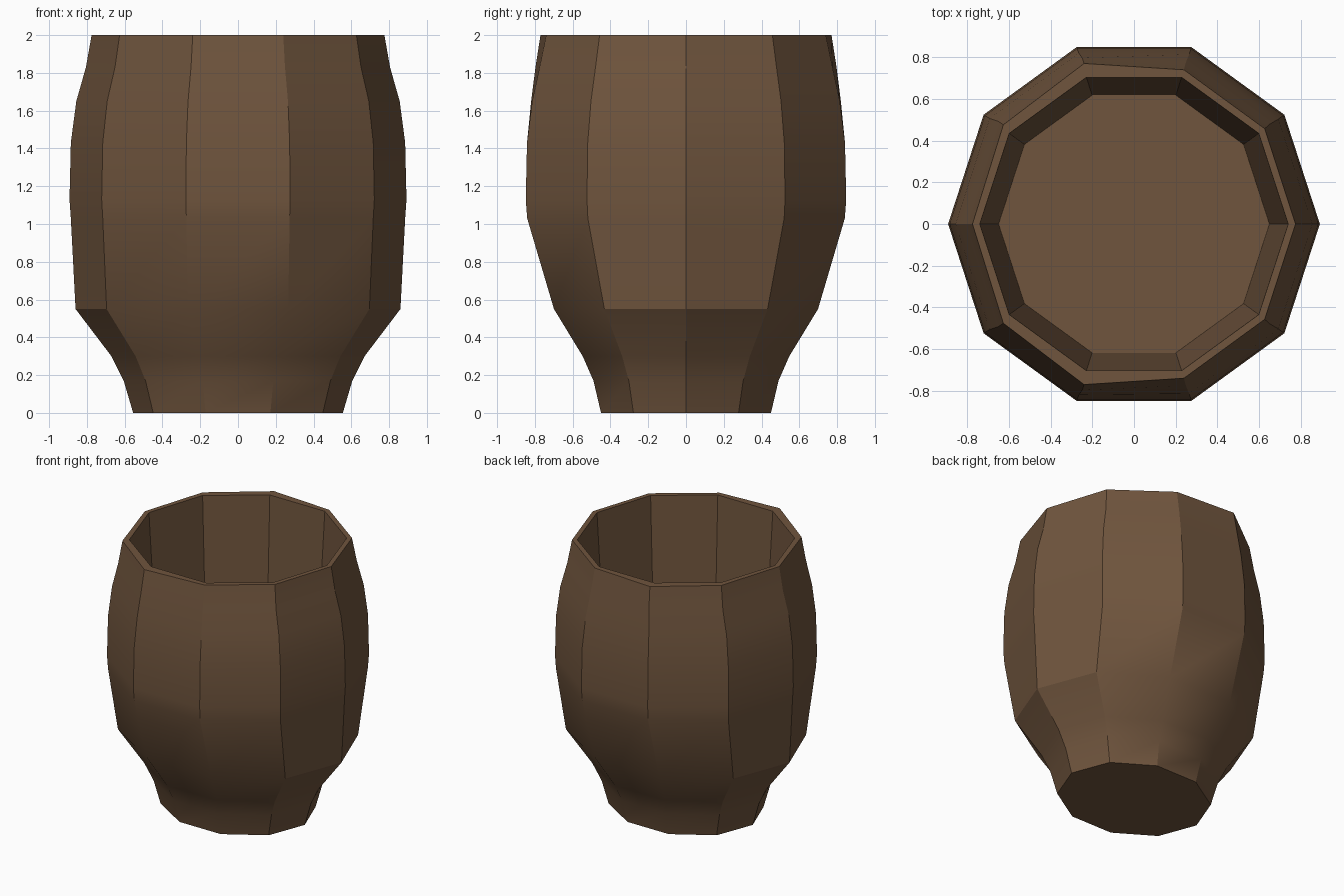
import bpy, bmesh
from math import cos, sin, pi

if "Cube" in bpy.data.objects:
    bpy.data.objects.remove(bpy.data.objects["Cube"])

SIDES = 10

# Outer profile rings: z, x radius, y radius on the right, y radius on the left
outer = [
    (0.00, 0.555, 0.473, 0.473),
    (0.17, 0.605, 0.515, 0.515),
    (0.30, 0.670, 0.575, 0.575),
    (0.55, 0.860, 0.735, 0.735),
    (1.03, 0.885, 0.884, 0.884),
    (1.13, 0.892, 0.892, 0.892),
    (1.43, 0.885, 0.885, 0.885),
    (1.65, 0.856, 0.856, 0.862),
    (1.83, 0.805, 0.815, 0.838),
    (2.00, 0.775, 0.778, 0.810),
]
# Inner rim and floor of the hollow
inner = [(2.00, 0.740, 0.740, 0.740), (0.55, 0.650, 0.650, 0.650)]

bm = bmesh.new()


def ring(z, rx, ry_right, ry_left):
    verts = []
    for i in range(SIDES):
        a = 2 * pi * i / SIDES
        ry = ry_right if cos(a) > 0 else ry_left
        verts.append(bm.verts.new((rx * cos(a), ry * sin(a), z)))
    return verts


# Walls: outside up to the rim, across it and down the inside
rings = [ring(*r) for r in outer + inner]
for low, high in zip(rings, rings[1:]):
    for i in range(SIDES):
        j = (i + 1) % SIDES
        bm.faces.new((low[i], low[j], high[j], high[i]))

# Base underside and inner floor
bm.faces.new(rings[0][::-1])
bm.faces.new(rings[-1])

mesh = bpy.data.meshes.new("wooden_cup")
bm.to_mesh(mesh)
bm.free()
cup = bpy.data.objects.new("wooden_cup", mesh)
bpy.context.collection.objects.link(cup)

# Brown wood
wood = bpy.data.materials.new("brown_wood")
wood.diffuse_color = (0.16, 0.09, 0.047, 1)
wood.use_nodes = True
wood.node_tree.nodes["Principled BSDF"].inputs["Base Color"].default_value = wood.diffuse_color
mesh.materials.append(wood)

# Smooth along the curve, sharp between the staves
bpy.context.view_layer.objects.active = cup
cup.select_set(True)
bpy.ops.object.shade_smooth_by_angle(angle=pi / 6)
